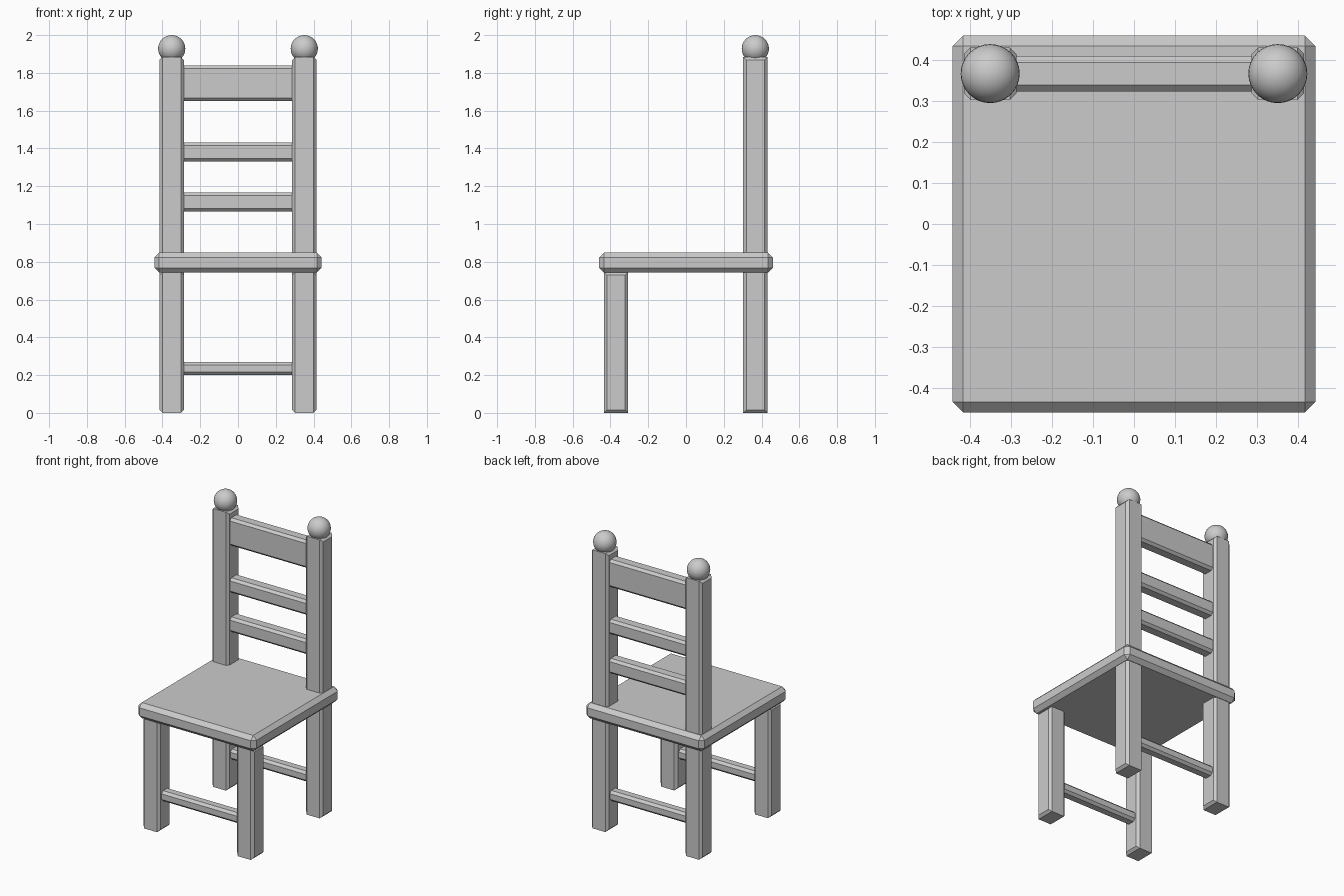
import bpy, bmesh

if "Cube" in bpy.data.objects:
    bpy.data.objects.remove(bpy.data.objects["Cube"])

grey = bpy.data.materials.new("plain grey")
grey.diffuse_color = (0.6, 0.6, 0.6, 1)
grey.use_nodes = True
grey.node_tree.nodes["Principled BSDF"].inputs["Base Color"].default_value = grey.diffuse_color


def box(name, lo, hi, bevel, axes="xyz"):
    """Box between two corners, chamfered on the edges running along the given axes."""
    bm = bmesh.new()
    bmesh.ops.create_cube(bm, size=1)
    for v in bm.verts:
        v.co = [a + (b - a) * (c + 0.5) for a, b, c in zip(lo, hi, v.co)]
    edges = []
    for e in bm.edges:
        d = e.verts[0].co - e.verts[1].co
        if any(abs(d["xyz".index(a)]) > 1e-4 for a in axes):
            edges.append(e)
    bmesh.ops.bevel(bm, geom=edges, offset=bevel, segments=1,
                    profile=0.5, affect='EDGES')
    mesh = bpy.data.meshes.new(name)
    bm.to_mesh(mesh)
    bm.free()
    mesh.materials.append(grey)
    obj = bpy.data.objects.new(name, mesh)
    bpy.context.collection.objects.link(obj)
    return obj


# Seat
box("seat", (-0.443, -0.46, 0.742), (0.443, 0.46, 0.848), 0.026)

X, HALF = 0.351, 0.064
YB, YF = 0.367, -0.37

for side, s in (("left", -1), ("right", 1)):
    x0, x1 = s * X - HALF, s * X + HALF
    # Back posts and front legs
    box(side + "_back_post", (x0, YB - HALF, 0), (x1, YB + HALF, 1.885), 0.016, "yz")
    box(side + "_front_leg", (x0, YF - HALF, 0), (x1, YF + HALF, 0.745), 0.016, "yz")
    # Ball finials
    bpy.ops.mesh.primitive_uv_sphere_add(segments=32, ring_count=16, radius=0.072,
                                         location=(s * X, YB, 1.928))
    ball = bpy.context.object
    ball.name = side + "_ball_finial"
    ball.data.materials.append(grey)
    bpy.ops.object.shade_smooth()

# Backrest slats and leg rungs, running into the posts
bars = [("top_slat", YB, 0.0435, 1.65, 1.838),
        ("middle_slat", YB, 0.0435, 1.332, 1.432),
        ("lower_slat", YB, 0.0435, 1.066, 1.167),
        ("back_rung", YB, 0.038, 0.2, 0.27),
        ("front_rung", YF, 0.038, 0.2, 0.27)]
for name, y, half, z0, z1 in bars:
    box(name, (-0.31, y - half, z0), (0.31, y + half, z1), 0.016, "x")
